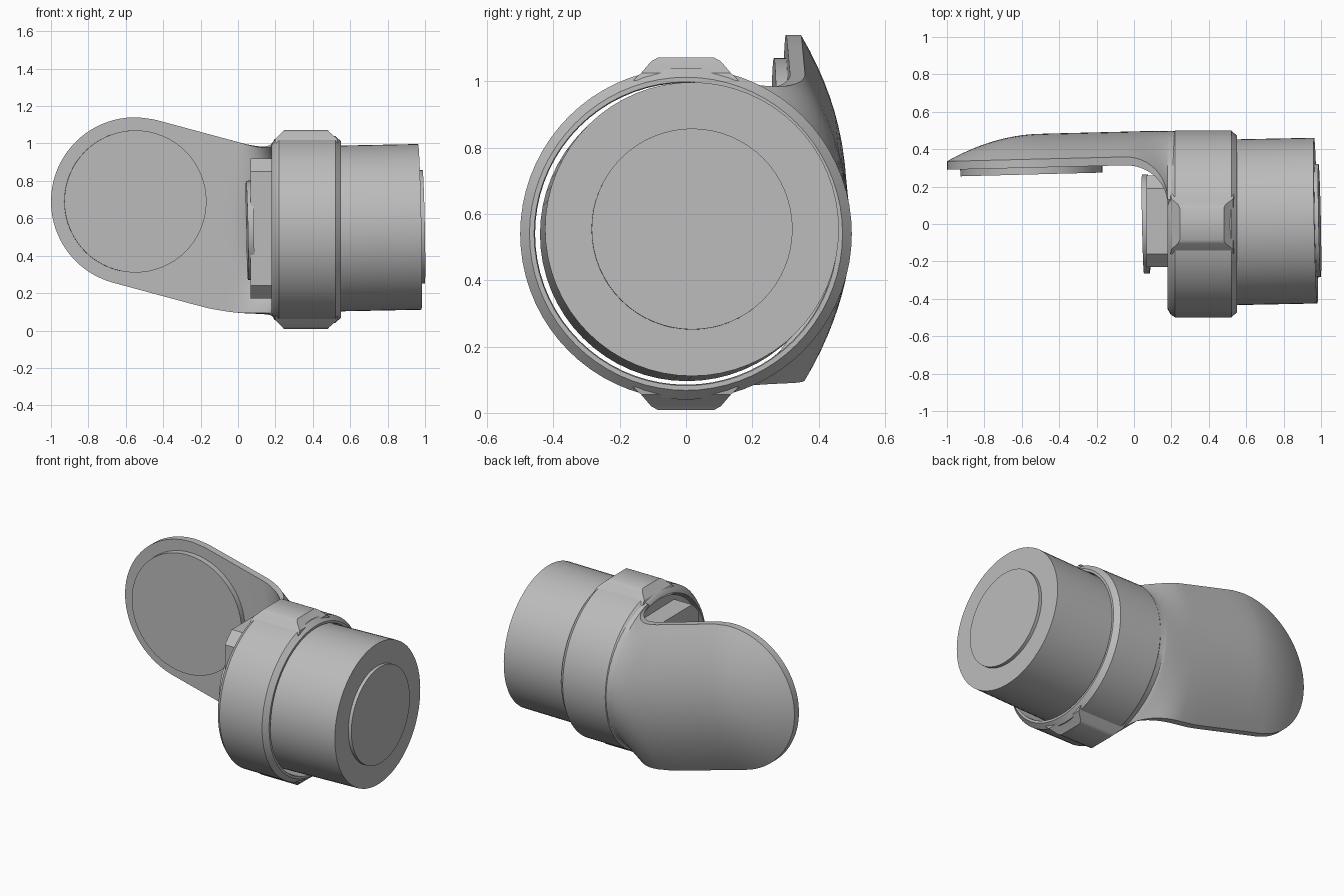
import bpy
import bmesh
import math
from mathutils import Vector

cube = bpy.data.objects.get("Cube")
if cube:
    bpy.data.objects.remove(cube, do_unlink=True)

grey = bpy.data.materials.new("plain_grey")
grey.use_nodes = True
colour = (0.5, 0.5, 0.5, 1)
grey.diffuse_color = colour
grey.node_tree.nodes["Principled BSDF"].inputs["Base Color"].default_value = colour

ZC = 0.54   # height of the main axis
K = 21      # points across each arm section


def finish(name, bm):
    bmesh.ops.recalc_face_normals(bm, faces=bm.faces)
    mesh = bpy.data.meshes.new(name)
    bm.to_mesh(mesh)
    bm.free()
    obj = bpy.data.objects.new(name, mesh)
    bpy.context.collection.objects.link(obj)
    mesh.materials.append(grey)
    bpy.ops.object.select_all(action='DESELECT')
    obj.select_set(True)
    bpy.context.view_layer.objects.active = obj
    bpy.ops.object.shade_smooth_by_angle(angle=math.radians(30))
    return obj


def loft(name, loops, closed=False):
    """Skin a list of equal-length point loops; cap the ends unless closed."""
    bm = bmesh.new()
    rows = [[bm.verts.new(p) for p in loop] for loop in loops]
    pairs = list(zip(rows, rows[1:]))
    if closed:
        pairs.append((rows[-1], rows[0]))
    for a, b in pairs:
        for i in range(len(a)):
            j = (i + 1) % len(a)
            bm.faces.new((a[i], a[j], b[j], b[i]))
    if not closed:
        bm.faces.new(rows[0])
        bm.faces.new(rows[-1])
    return finish(name, bm)


def disc(name, start, end, radius, sides=64):
    start, end = Vector(start), Vector(end)
    turn = (end - start).to_track_quat('Z', 'Y')
    angles = [2 * math.pi * i / sides for i in range(sides)]
    loops = [[c + turn @ Vector((radius * math.cos(a), radius * math.sin(a), 0))
              for a in angles] for c in (start, end)]
    return loft(name, loops)


# Collar: hollow turned ring around the x axis
profile = [(0.18, 0.455), (0.185, 0.465), (0.195, 0.482), (0.22, 0.5),
           (0.52, 0.5), (0.55, 0.472), (0.55, 0.458), (0.54, 0.455)]
loft("collar", [[(x, r * math.cos(a), ZC + r * math.sin(a)) for x, r in profile]
                for a in (2 * math.pi * i / 72 for i in range(72))], closed=True)

# Raised pads at the top and bottom of the collar
for side, name in ((1, "top_pad"), (-1, "bottom_pad")):
    levels = [(0.462, 0.195, 0.535, 0.16), (0.485, 0.2, 0.53, 0.135),
              (0.52, 0.235, 0.49, 0.105), (0.531, 0.245, 0.48, 0.085)]
    loft(name, [[(x0, -w, ZC + side * h), (x1, -w, ZC + side * h),
                 (x1, w, ZC + side * h), (x0, w, ZC + side * h)]
                for h, x0, x1, w in levels])


# Motor: slightly tilted body, end cap and rear block
def axis(x):
    return (x, 0.018 + 0.02 * (x - 0.97), 0.554 + 0.02 * (x - 0.97))


disc("motor_body", axis(0.2), axis(0.972), 0.443)
disc("motor_end_cap", axis(0.96), axis(0.993), 0.303)
disc("motor_rear_boss", axis(0.048), axis(0.08), 0.265)
block = [(-0.23, -0.305), (-0.16, -0.375), (0.19, -0.375), (0.26, -0.305),
         (0.26, 0.305), (0.19, 0.375), (-0.16, 0.375), (-0.23, 0.305)]
loft("motor_rear_block", [[(x, y, z + 0.545) for y, z in block] for x in (0.068, 0.21)])


# Arm: domed plate with a round end, blending into the collar wall
END_X, END_Z, END_R = -0.55, 0.69, 0.45
SLOPE = math.atan(0.27)


def outline(x):
    """Lower and upper edge heights of the plate at x."""
    lean = END_R * math.sin(SLOPE)
    rise = END_R * math.cos(SLOPE)
    round_h = math.sqrt(max(0, END_R ** 2 - (x - END_X) ** 2))
    top = END_Z + round_h
    low = END_Z - round_h
    if x > END_X + lean:
        top = END_Z + rise - 0.27 * (x - END_X - lean)
    if x > END_X - lean:
        low = END_Z - rise - 0.27 * (x - END_X + lean)
    if x > -0.2:
        low += 0.5 * (x + 0.2) ** 2
    return low, top


def plate_section(x):
    low, top = outline(x)
    mid, half = (low + top) / 2, (top - low) / 2
    front = 0.29 + 0.025 * (x + 1)
    bulge = 0.135 * (1 - max(0, (-0.5 - x) / 0.5) ** 2)
    ts = [2 * i / (K - 1) - 1 for i in range(K)]
    outer = [(front + 0.045 + bulge * (1 - t * t), mid + t * half) for t in ts]
    inner = [(front, mid + t * half) for t in reversed(ts)]
    return outer + inner


def wall_section(ry, rz):
    reach = math.acos(0.13 / ry)
    angles = [reach * (2 * i / (K - 1) - 1) for i in range(K)]
    outer = [(ry * math.cos(a), ZC + rz * math.sin(a)) for a in angles]
    reach = math.acos(0.1 / 0.458)
    angles = [reach * (1 - 2 * i / (K - 1)) for i in range(K)]
    inner = [(0.458 * math.cos(a), ZC + 0.458 * math.sin(a)) for a in angles]
    return outer + inner


sections = []
for i in range(22):
    x = END_X - END_R * math.cos(0.04 + i * 0.075)
    sections.append((x, plate_section(x)))
for x in (-0.45, -0.35, -0.25, -0.15):
    sections.append((x, plate_section(x)))
wall = wall_section(0.497, 0.48)
for i in range(13):
    a = i / 12 * math.pi / 2
    x = -0.05 + 0.23 * math.sin(a)
    b = 1 - math.cos(a)
    sections.append((x, [(p[0] + b * (q[0] - p[0]), p[1] + b * (q[1] - p[1]))
                         for p, q in zip(plate_section(x), wall)]))
sections.append((0.24, wall_section(0.498, 0.496)))
loft("arm", [[(x, y, z) for y, z in s] for x, s in sections])

# Round mounting face on the arm
disc("arm_mounting_disc", (-0.55, 0.33, 0.69), (-0.5483, 0.265, 0.69), 0.38)
